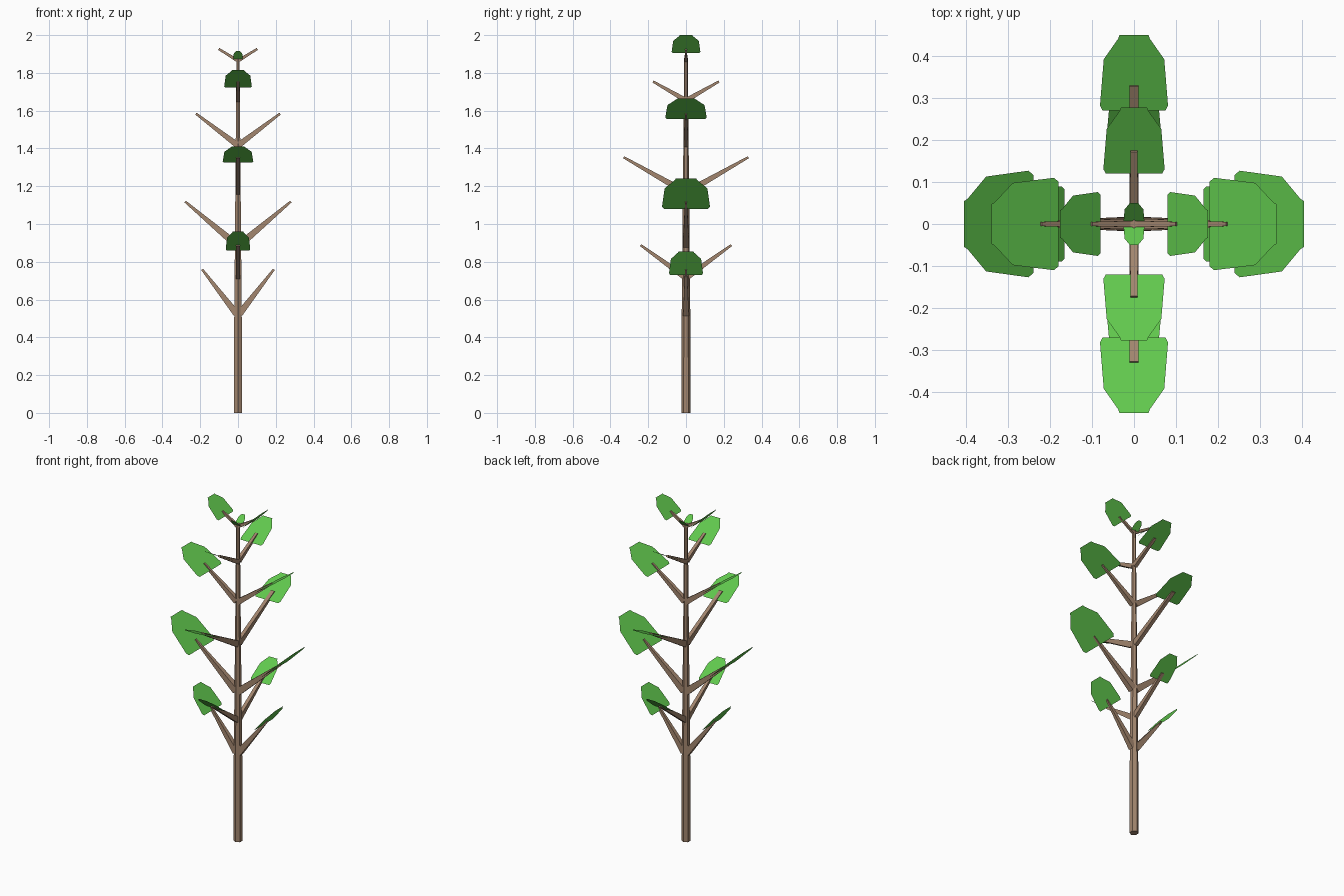
import bpy, bmesh
from mathutils import Vector

if "Cube" in bpy.data.objects:
    bpy.data.objects.remove(bpy.data.objects["Cube"])


def material(name, color):
    m = bpy.data.materials.new(name)
    m.diffuse_color = (*color, 1)
    m.use_nodes = True
    m.node_tree.nodes["Principled BSDF"].inputs["Base Color"].default_value = m.diffuse_color
    return m


BARK = material("bark", (0.36, 0.235, 0.155))
GREEN = material("leaf_green", (0.12, 0.58, 0.075))


def add_object(name, bm, mat):
    me = bpy.data.meshes.new(name)
    bm.to_mesh(me)
    bm.free()
    me.materials.append(mat)
    ob = bpy.data.objects.new(name, me)
    bpy.context.collection.objects.link(ob)


def place(axis, sign, out, side, z):
    """Point 'out' along a branch direction, 'side' across it, at height z."""
    if axis == "x":
        return Vector((sign * out, sign * side, z))
    return Vector((-sign * side, sign * out, z))


def branch(name, axis, sign, root, tip, w0, w1, h0, h1):
    """Four-sided tapered limb from root to tip, each (out, z)."""
    bm = bmesh.new()
    d = (Vector(tip) - Vector(root)).normalized()
    n = Vector((-d.y, d.x))
    rings = []
    for p, w, h in ((root, w0, h0), (tip, w1, h1)):
        ring = []
        for sw, sh in ((-1, -1), (1, -1), (1, 1), (-1, 1)):
            q = Vector(p) + n * h * sh
            ring.append(bm.verts.new(place(axis, sign, q.x, w * sw, q.y)))
        rings.append(ring)
    a, b = rings
    for i in range(4):
        j = (i + 1) % 4
        bm.faces.new((a[i], a[j], b[j], b[i]))
    bm.faces.new(a[::-1])
    bm.faces.new(b)
    bmesh.ops.recalc_face_normals(bm, faces=bm.faces)
    add_object(name, bm, BARK)


# leaf outline: (fraction of length, fraction of half width)
OUTLINE = [(0, 0.92), (0.07, 1.0), (0.68, 0.89), (0.77, 0.75),
           (0.95, 0.47), (1.0, 0.43)]


def leaf(name, axis, sign, inner, outer, half):
    """Flat blade, wide at the inner edge and stepped in at the tip."""
    bm = bmesh.new()
    pts = [(t, w) for t, w in OUTLINE] + [(t, -w) for t, w in OUTLINE[::-1]]
    vs = []
    for t, w in pts:
        p = Vector(inner).lerp(Vector(outer), t)
        vs.append(bm.verts.new(place(axis, sign, p.x, half * w, p.y)))
    f = bm.faces.new(vs)
    f.normal_update()
    if f.normal.z < 0:
        f.normal_flip()
    add_object(name, bm, GREEN)


# trunk: hexagonal, gently tapered
bm = bmesh.new()
rings = []
for z, r in ((0, 0.025), (0.5, 0.023), (1.2, 0.016), (1.88, 0.010)):
    ring = bmesh.ops.create_circle(bm, segments=6, radius=r)["verts"]
    bmesh.ops.translate(bm, verts=ring, vec=(0, 0, z))
    rings.append(ring)
for a, b in zip(rings, rings[1:]):
    for i in range(6):
        j = (i + 1) % 6
        bm.faces.new((a[i], a[j], b[j], b[i]))
bm.faces.new(rings[0])
bm.faces.new(rings[-1])
bmesh.ops.recalc_face_normals(bm, faces=bm.faces)
add_object("trunk", bm, BARK)

# tiers: axis, branch root (out, z), branch reach, root half height,
#        leaf inner (out, z), leaf outer (out, z), leaf half width
TIERS = [
    ("x", (0.008, 0.525), 0.190, 0.018, (0.165, 0.73), (0.27, 0.855), 0.090),
    ("y", (0.010, 0.722), 0.240, 0.016, (0.205, 0.86), (0.33, 0.96), 0.065),
    ("x", (0.008, 0.890), 0.280, 0.020, (0.240, 1.08), (0.405, 1.24), 0.127),
    ("y", (0.010, 1.172), 0.330, 0.018, (0.270, 1.325), (0.45, 1.41), 0.081),
    ("x", (0.006, 1.420), 0.223, 0.016, (0.180, 1.555), (0.34, 1.665), 0.110),
    ("y", (0.006, 1.658), 0.175, 0.013, (0.120, 1.722), (0.277, 1.815), 0.073),
    ("x", (0.002, 1.865), 0.102, 0.009, (0.080, 1.905), (0.176, 2.0), 0.076),
    ("y", None, 0, 0, (0.003, 1.87), (0.05, 1.917), 0.025),
]

for k, (axis, root, reach, h0, inner, outer, half) in enumerate(TIERS, 1):
    for sign, side in ((1, "a"), (-1, "b")):
        leaf(f"leaf_{k}{side}", axis, sign, inner, outer, half)
        if root:
            t = (reach - inner[0]) / (outer[0] - inner[0])
            tip = (reach, inner[1] + t * (outer[1] - inner[1]))
            w0, w1 = (h0 * 0.85, 0.005) if axis == "x" else (0.011, h0 * 0.6)
            branch(f"branch_{k}{side}", axis, sign, root, tip,
                   w0, w1, h0, 0.006)
